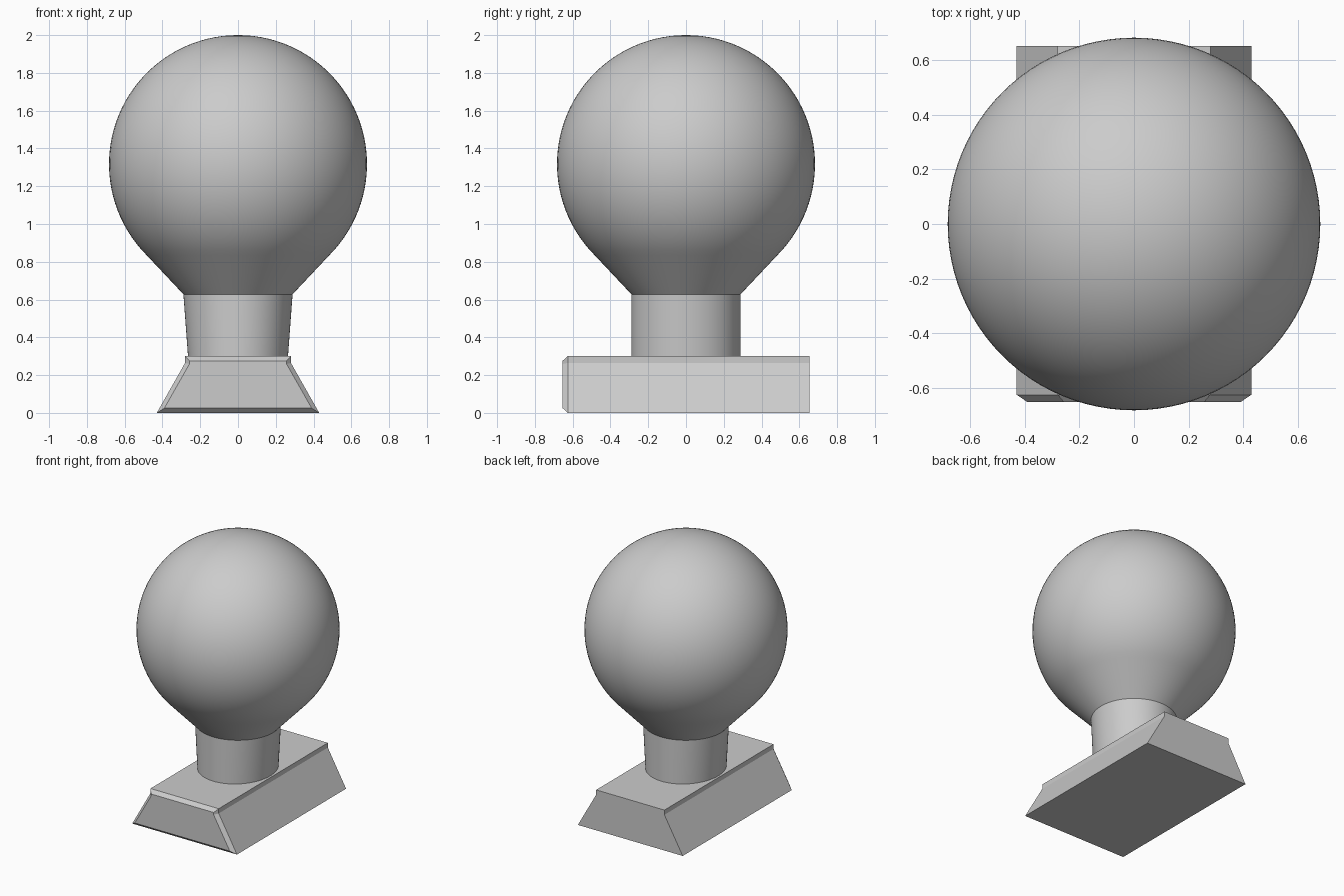
import bpy, bmesh, math

if "Cube" in bpy.data.objects:
    bpy.data.objects.remove(bpy.data.objects["Cube"])

grey = bpy.data.materials.new("plain grey")
grey.diffuse_color = (0.6, 0.6, 0.6, 1)
grey.use_nodes = True
grey.node_tree.nodes["Principled BSDF"].inputs["Base Color"].default_value = grey.diffuse_color
SEG = 96


def make(name, rings, smooth=False):
    """Skin a stack of equal-length closed rings and cap both ends."""
    bm = bmesh.new()
    loops = [[bm.verts.new(p) for p in ring] for ring in rings]
    for a, b in zip(loops, loops[1:]):
        for i in range(len(a)):
            j = (i + 1) % len(a)
            bm.faces.new((a[i], a[j], b[j], b[i]))
    bm.faces.new(loops[0][::-1])
    bm.faces.new(loops[-1])
    bmesh.ops.recalc_face_normals(bm, faces=bm.faces)
    mesh = bpy.data.meshes.new(name)
    bm.to_mesh(mesh)
    bm.free()
    mesh.materials.append(grey)
    obj = bpy.data.objects.new(name, mesh)
    bpy.context.collection.objects.link(obj)
    if smooth:
        bpy.ops.object.select_all(action='DESELECT')
        obj.select_set(True)
        bpy.context.view_layer.objects.active = obj
        bpy.ops.object.shade_smooth_by_angle(angle=math.radians(30))
    return obj


def ellipse(rx, ry, z):
    return [(rx * math.cos(t), ry * math.sin(t), z)
            for t in (2 * math.pi * i / SEG for i in range(SEG))]


def section(half, y):
    """Mirror a half outline of (x, z) points at depth y."""
    pts = half + [(-x, z) for x, z in reversed(half)]
    return [(x, y, z) for x, z in pts]


# Ball head, cut low down at the top of the collar
R, CZ, CUT = 0.683, 1.317, 0.835
start = math.asin((CUT - CZ) / R)
ball = []
for i in range(41):
    a = start + (math.radians(89.5) - start) * i / 40
    r = R * math.cos(a)
    ball.append(ellipse(r, r, CZ + R * math.sin(a)))
make("ball_head", ball, True)

# Conical collar under the ball
rc = R * math.cos(start)
make("collar", [ellipse(0.289, 0.289, 0.628), ellipse(rc, rc, CUT)], True)

# Neck, narrowing sideways towards the base
make("neck", [ellipse(0.264, 0.289, 0.29), ellipse(0.289, 0.289, 0.628)], True)

# Dovetail base with a chamfered front end
outer = [(0.43, 0), (0.28, 0.265), (0.28, 0.3)]
inner = [(0.39, 0.025), (0.257, 0.259), (0.257, 0.276)]
make("dovetail_base", [section(inner, -0.653), section(outer, -0.626),
                       section(outer, 0.653)])
